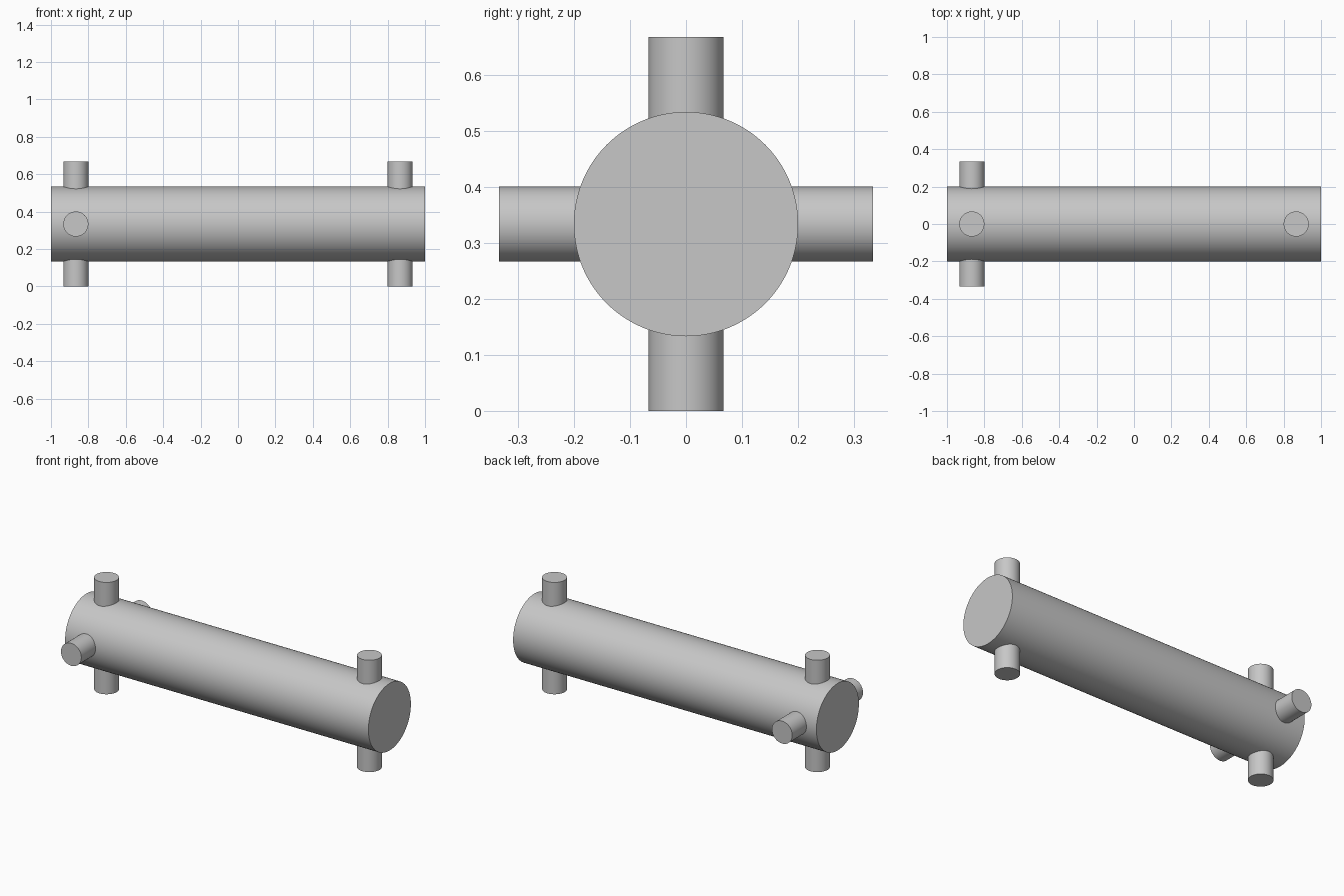
import bpy
from math import pi
from mathutils import Vector

cube = bpy.data.objects.get("Cube")
if cube:
    bpy.data.objects.remove(cube, do_unlink=True)

AXIS_Z = 1 / 3       # height of the barrel axis
REACH = 1 / 3        # distance from the axis to a peg tip
ROOT = 0.16          # peg root, sunk inside the barrel
PEG_X = 0.867

grey = bpy.data.materials.new("plain grey")
grey.use_nodes = True
colour = (0.57, 0.57, 0.57, 1)
grey.diffuse_color = colour
grey.node_tree.nodes["Principled BSDF"].inputs["Base Color"].default_value = colour


def cylinder(name, centre, direction, radius, length, sides):
    turn = Vector(direction).to_track_quat("Z", "Y").to_euler()
    bpy.ops.mesh.primitive_cylinder_add(vertices=sides, radius=radius, depth=length,
                                        location=centre, rotation=turn)
    obj = bpy.context.object
    obj.name = name
    obj.data.materials.append(grey)
    bpy.ops.object.shade_smooth_by_angle(angle=pi / 6)
    return obj


def peg(name, x, direction):
    middle = Vector((x, 0, AXIS_Z)) + Vector(direction) * (REACH + ROOT) / 2
    cylinder(name, middle, direction, 0.067, REACH - ROOT, 64)


# Barrel
cylinder("barrel", (0, 0, AXIS_Z), (1, 0, 0), 0.2, 2, 128)

# Upright pegs at both ends
for side, x in (("left", PEG_X), ("right", -PEG_X)):
    peg(side + "_top_peg", x, (0, 0, 1))
    peg(side + "_bottom_peg", x, (0, 0, -1))

# Sideways pegs at the right end only
peg("right_front_peg", -PEG_X, (0, -1, 0))
peg("right_back_peg", -PEG_X, (0, 1, 0))
